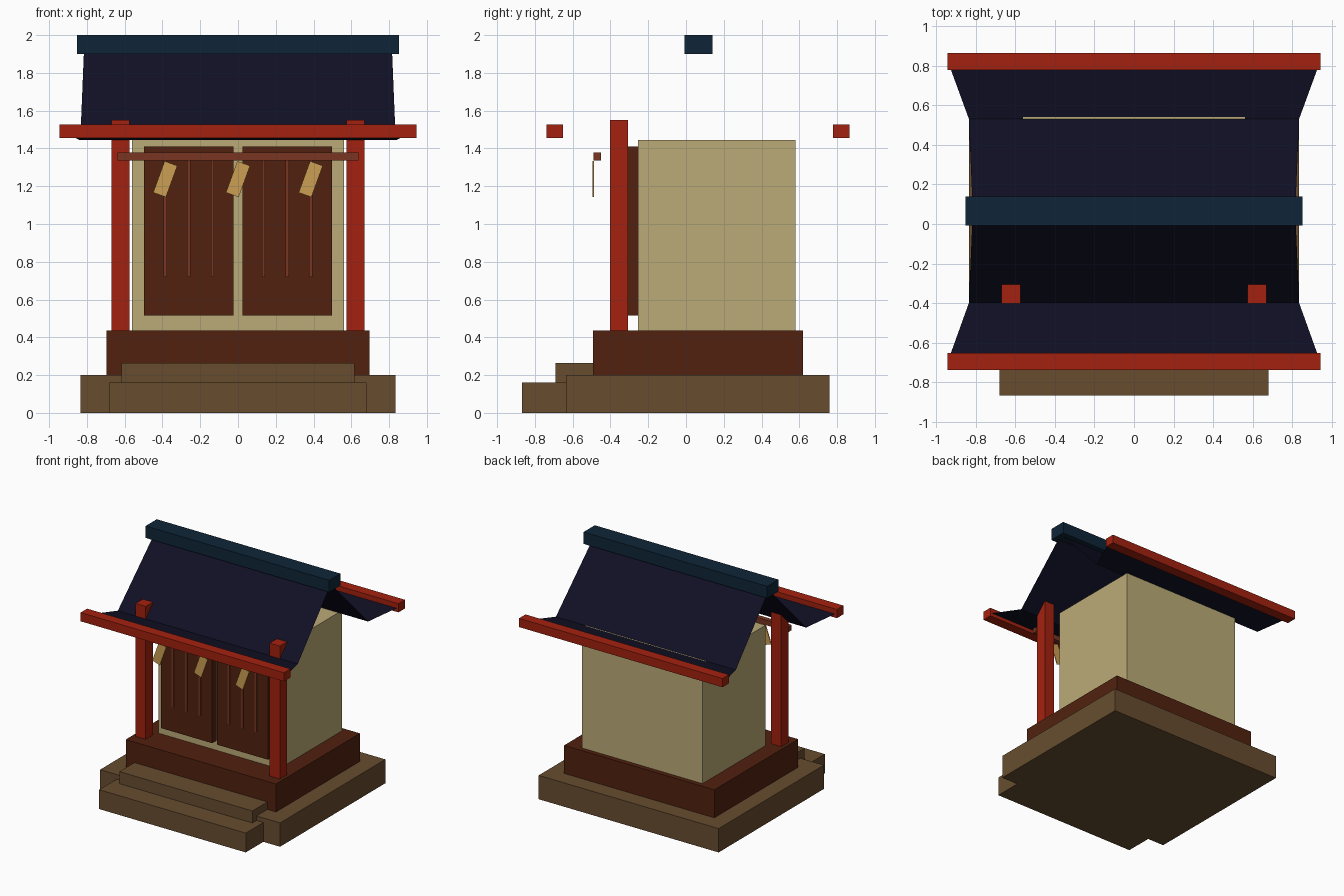
import bpy, math

if "Cube" in bpy.data.objects:
    bpy.data.objects.remove(bpy.data.objects["Cube"])

def mat(name, r, g, b):
    m = bpy.data.materials.new(name)
    m.diffuse_color = (r, g, b, 1)
    m.use_nodes = True
    m.node_tree.nodes["Principled BSDF"].inputs["Base Color"].default_value = m.diffuse_color
    return m

STONE = mat("stone brown", 0.135, 0.073, 0.028)
DARK = mat("dark wood", 0.082, 0.0155, 0.0048)
WALL = mat("plaster tan", 0.50, 0.41, 0.185)
RED = mat("vermilion", 0.37, 0.0155, 0.0045)
BAR = mat("red brown wood", 0.19, 0.036, 0.0155)
TAG = mat("pale wood", 0.60, 0.345, 0.086)
ROOF = mat("roof navy", 0.005, 0.005, 0.018)
RIDGE = mat("ridge teal", 0.0045, 0.0185, 0.039)

def mesh(name, verts, faces, m):
    me = bpy.data.meshes.new(name)
    me.from_pydata(verts, [], faces)
    me.materials.append(m)
    ob = bpy.data.objects.new(name, me)
    bpy.context.collection.objects.link(ob)
    return ob

def box(name, x, y, z, m, tilt=0):
    """Box from (min, max) ranges, optionally turned about the y axis."""
    c = [(r[0] + r[1]) / 2 for r in (x, y, z)]
    h = [(r[1] - r[0]) / 2 for r in (x, y, z)]
    v = [(sx * h[0], sy * h[1], sz * h[2])
         for sx in (-1, 1) for sy in (-1, 1) for sz in (-1, 1)]
    f = [(0, 1, 3, 2), (4, 6, 7, 5), (0, 4, 5, 1),
         (2, 3, 7, 6), (0, 2, 6, 4), (1, 5, 7, 3)]
    ob = mesh(name, v, f, m)
    ob.location = c
    ob.rotation_euler.y = tilt
    return ob

# Stone base and steps
box("base", (-0.835, 0.835), (-0.635, 0.76), (0, 0.2), STONE)
box("lower_step", (-0.68, 0.68), (-0.868, -0.6), (0, 0.162), STONE)
box("upper_step", (-0.617, 0.617), (-0.69, -0.48), (0.1, 0.263), STONE)

# Wooden plinth and walls
box("plinth", (-0.697, 0.697), (-0.492, 0.62), (0.2, 0.435), DARK)
box("walls", (-0.56, 0.56), (-0.255, 0.58), (0.435, 1.445), WALL)

# Doors with slats, and front posts
for side, s in (("left", -1), ("right", 1)):
    cx = 0.26 * s
    box(side + "_door", (cx - 0.237, cx + 0.237), (-0.31, -0.25), (0.515, 1.41), DARK)
    for i in (-1, 0, 1):
        x = cx + i * 0.125
        box(f"{side}_door_slat", (x - 0.009, x + 0.009), (-0.318, -0.305), (0.72, 1.37), BAR)
    px = 0.622 * s
    box(side + "_post", (px - 0.047, px + 0.047), (-0.402, -0.307), (0.435, 1.55), RED)

# Hanging rail with tilted wooden tags
box("hanging_rail", (-0.638, 0.638), (-0.49, -0.45), (1.335, 1.378), BAR)
for x in (-0.385, 0, 0.385):
    box("wooden_tag", (x - 0.036, x + 0.036), (-0.494, -0.487), (1.149, 1.326), TAG,
        math.radians(20))

# Thin roof sheet: eave, kink, ridge, kink, eave as (half width, y, z)
profile = [(0.941, -0.695, 1.492), (0.835, -0.4, 1.4435), (0.815, 0.066, 1.93),
           (0.835, 0.532, 1.4435), (0.941, 0.822, 1.492)]
verts = [(s * w, y, z) for w, y, z in profile for s in (-1, 1)]
mesh("roof", verts, [(2 * i, 2 * i + 1, 2 * i + 3, 2 * i + 2) for i in range(4)], ROOF)

# Ridge cap and eave beams
box("ridge_cap", (-0.852, 0.852), (-0.008, 0.14), (1.9, 2.0), RIDGE)
box("front_eave_beam", (-0.944, 0.944), (-0.738, -0.652), (1.455, 1.528), RED)
box("back_eave_beam", (-0.944, 0.944), (0.779, 0.865), (1.455, 1.528), RED)
